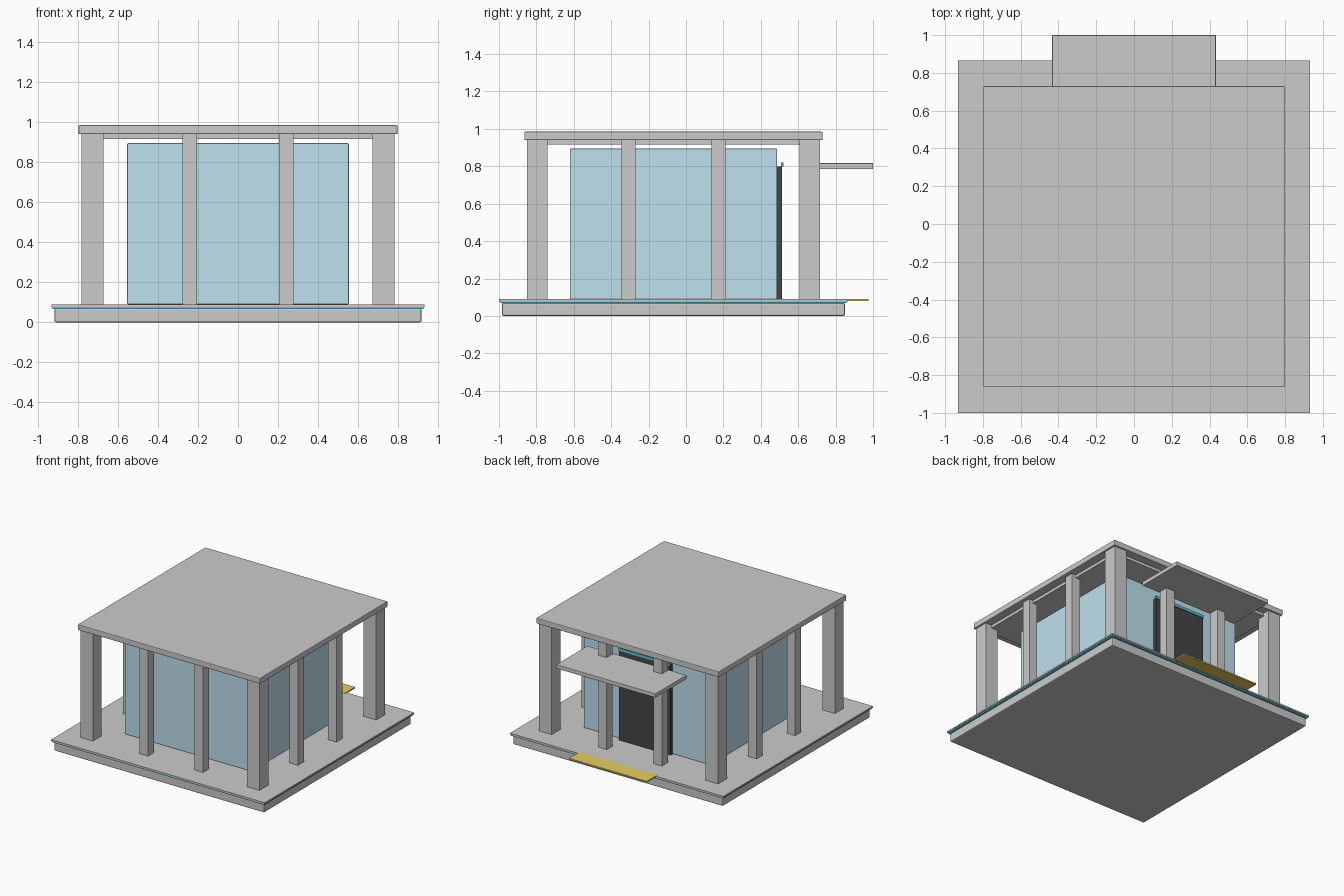
import bpy

if "Cube" in bpy.data.objects:
    bpy.data.objects.remove(bpy.data.objects["Cube"])

CY = -0.067  # centre of the square plan in y


def material(name, rgb):
    m = bpy.data.materials.new(name)
    m.diffuse_color = (*rgb, 1)
    m.use_nodes = True
    m.node_tree.nodes["Principled BSDF"].inputs["Base Color"].default_value = m.diffuse_color
    return m


GLASS = material("pale_blue", (0.52, 0.75, 0.85))
TEAL = material("teal", (0.10, 0.55, 0.65))
DARK = material("charcoal", (0.06, 0.06, 0.065))
YELLOW = material("yellow", (0.80, 0.62, 0.12))


def box(name, x, y, z, mat=None, bevel=0):
    """Box from (min, max) ranges, with an optional edge bevel."""
    bpy.ops.mesh.primitive_cube_add(
        size=1, location=[(a + b) / 2 for a, b in (x, y, z)])
    o = bpy.context.object
    o.name = name
    o.scale = [b - a for a, b in (x, y, z)]
    bpy.ops.object.transform_apply(location=False, rotation=False, scale=True)
    if mat:
        o.data.materials.append(mat)
    if bevel:
        mod = o.modifiers.new("bevel", 'BEVEL')
        mod.width = bevel
        mod.segments = 2
    return o


def square(name, half, z, mat=None, bevel=0):
    return box(name, (-half, half), (CY - half, CY + half), z, mat, bevel)


# Base plinth, accent strip and floor slab
square("base_plinth", 0.917, (0, 0.07), bevel=0.008)
square("base_accent_strip", 0.926, (0.068, 0.08), TEAL)
square("floor_slab", 0.933, (0.078, 0.09))

# Glass room
square("glass_room", 0.554, (0.09, 0.895), GLASS, 0.005)

# Columns around the perimeter: thick at corners, thin between
grid = (-0.728, -0.241, 0.241, 0.728)
for i, px in enumerate(grid):
    for j, py in enumerate(grid):
        edge_x, edge_y = i in (0, 3), j in (0, 3)
        if not (edge_x or edge_y):
            continue
        corner = edge_x and edge_y
        h = 0.055 if corner else 0.037
        box("corner_column" if corner else "middle_column",
            (px - h, px + h), (CY + py - h, CY + py + h), (0.09, 0.94))

# Ceiling and roof
square("ceiling_panel", 0.73, (0.917, 0.942))
square("roof_slab", 0.797, (0.94, 0.985), bevel=0.005)

# Rear entrance: door, lintel, canopy and mat
box("door", (-0.225, 0.225), (0.485, 0.514), (0.09, 0.80), DARK)
box("door_lintel", (-0.225, 0.225), (0.508, 0.52), (0.798, 0.82), TEAL)
box("entrance_canopy", (-0.433, 0.433), (0.612, 1.0), (0.785, 0.817), bevel=0.003)
box("entrance_mat", (-0.34, 0.34), (0.845, 0.975), (0.081, 0.0915), YELLOW)
